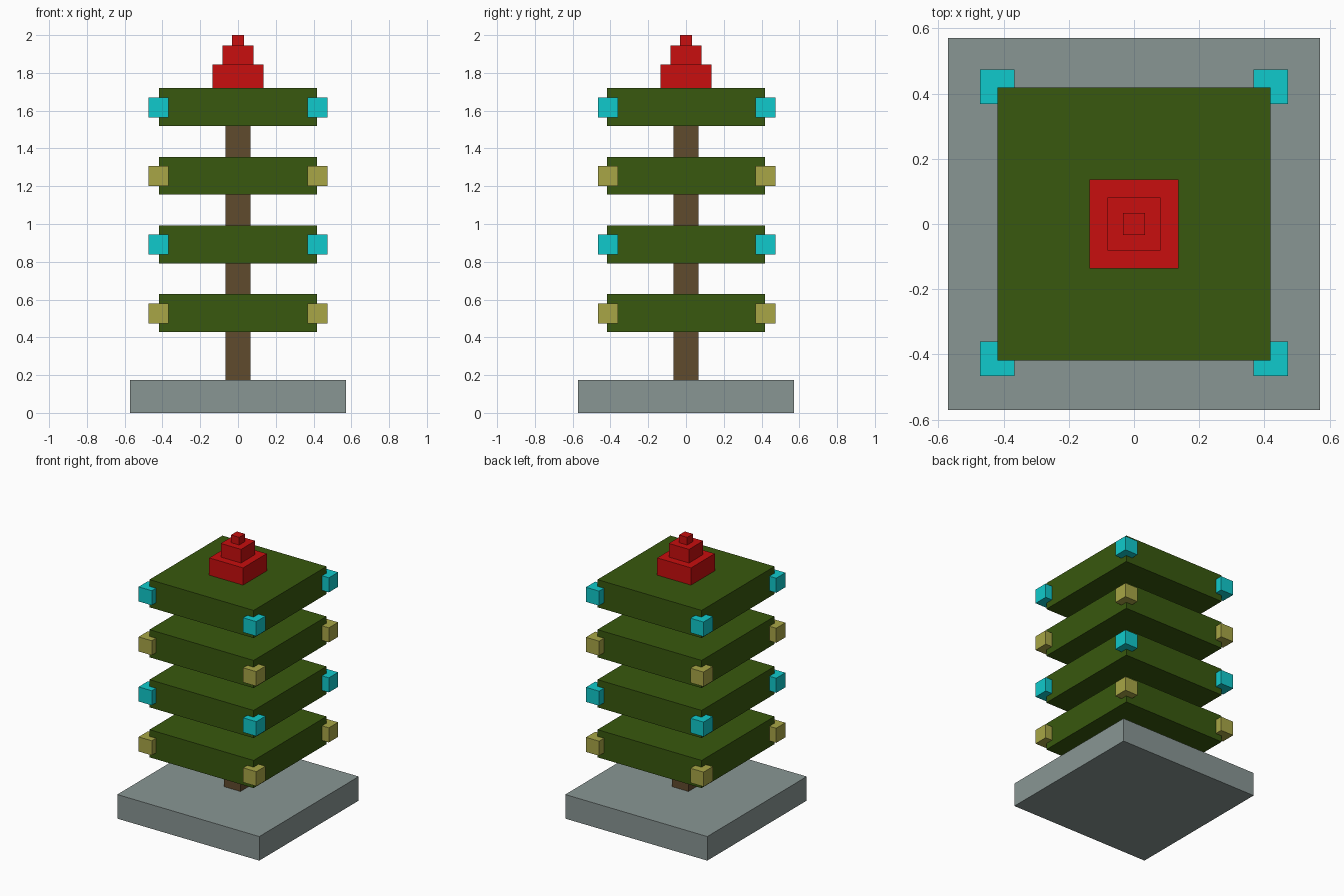
import bpy

default = bpy.data.objects.get("Cube")
if default:
    bpy.data.objects.remove(default, do_unlink=True)


def material(name, rgb):
    mat = bpy.data.materials.new(name)
    mat.use_nodes = True
    color = (*rgb, 1)
    mat.diffuse_color = color
    mat.node_tree.nodes["Principled BSDF"].inputs["Base Color"].default_value = color
    return mat


def box(name, width, bottom, top, mat, x=0, y=0):
    """Square block spanning bottom to top, centred on x, y."""
    bpy.ops.mesh.primitive_cube_add(size=1, location=(x, y, (bottom + top) / 2))
    obj = bpy.context.object
    obj.name = name
    obj.scale = (width, width, top - bottom)
    bpy.ops.object.transform_apply(location=False, rotation=False, scale=True)
    obj.data.materials.append(mat)
    return obj


stone = material("stone grey", (0.25, 0.305, 0.296))
bark = material("bark brown", (0.117, 0.069, 0.027))
green = material("leaf green", (0.04, 0.098, 0.0044))
red = material("topper red", (0.578, 0.0044, 0.0044))
cyan = material("bauble cyan", (0.005, 0.59, 0.604))
gold = material("bauble gold", (0.392, 0.381, 0.061))

# Base and trunk
BASE_TOP = 0.175
box("base", 1.142, 0, BASE_TOP, stone)
box("trunk", 0.134, BASE_TOP, 1.52, bark)

# Branch tiers with a bauble on each corner, colours alternating
for tier in range(4):
    bottom = 0.428 + tier * 0.3635
    box(f"branch_tier_{tier + 1}", 0.837, bottom, bottom + 0.201, green)
    bauble = cyan if tier % 2 else gold
    for side, x in (("left", 0.42), ("right", -0.42)):
        for end, y in (("front", -0.413), ("back", 0.421)):
            box(f"bauble_{tier + 1}_{end}_{side}", 0.106,
                bottom + 0.046, bottom + 0.152, bauble, x, y)

# Stepped topper
level = 1.719
for step, (width, top) in enumerate(((0.272, 1.845), (0.163, 1.944), (0.066, 2.0))):
    box(f"topper_step_{step + 1}", width, level, top, red)
    level = top
